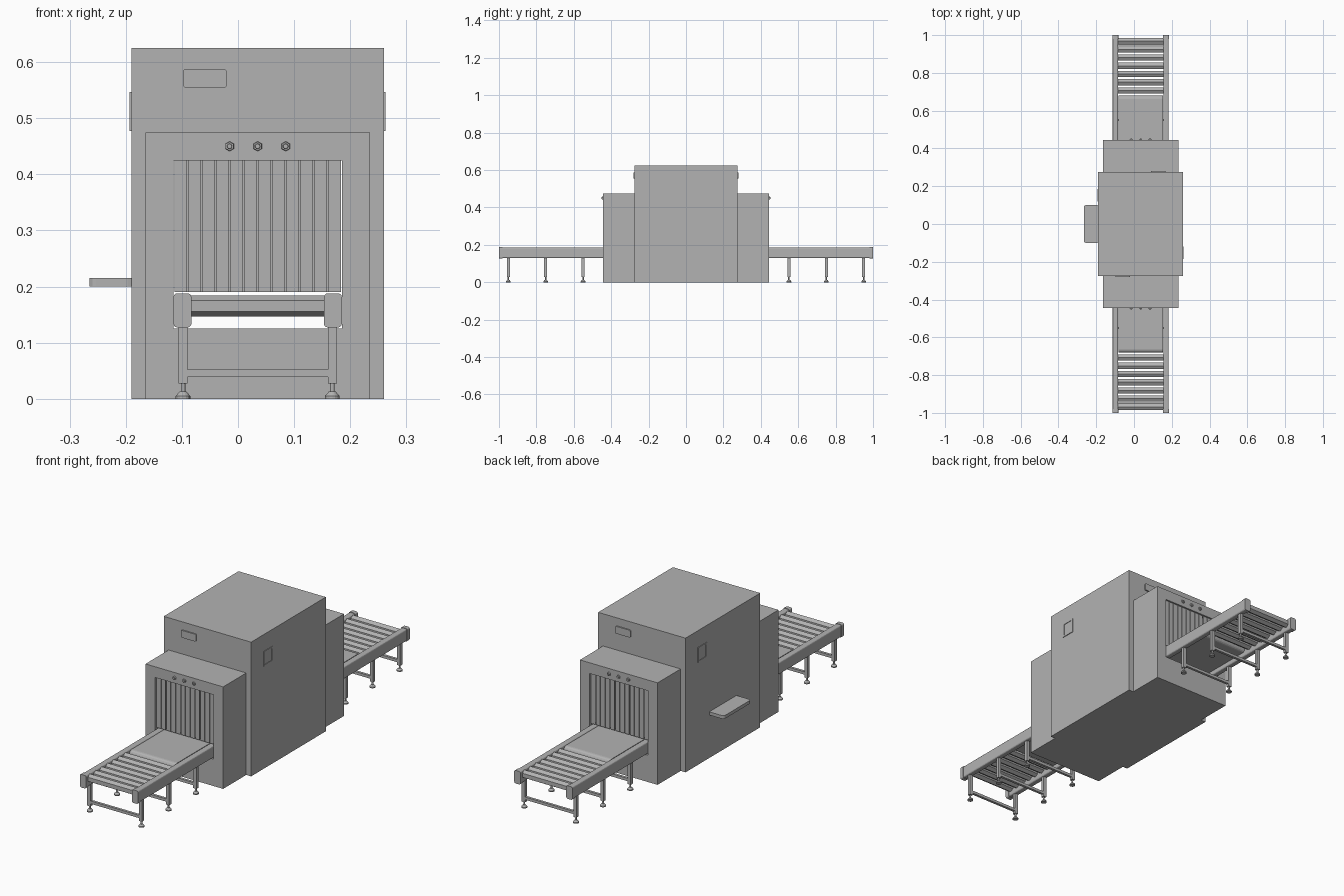
import bpy, bmesh, math
from mathutils import Matrix, Vector

old = bpy.data.objects.get("Cube")
if old:
    bpy.data.objects.remove(old, do_unlink=True)

grey = bpy.data.materials.new("machine grey")
grey.use_nodes = True
COLOUR = (0.45, 0.45, 0.45, 1)
grey.diffuse_color = COLOUR
grey.node_tree.nodes["Principled BSDF"].inputs["Base Color"].default_value = COLOUR

CX = 0.035                     # centre line of the tunnel
TURN = Matrix.Translation((CX, 0, 0)) @ Matrix.Rotation(math.pi, 4, 'Z') @ Matrix.Translation((-CX, 0, 0))


def finish(name, bm, both=False):
    """Make the object; both=True adds the half-turned copy at the other end."""
    bmesh.ops.recalc_face_normals(bm, faces=bm.faces)
    mesh = bpy.data.meshes.new(name)
    bm.to_mesh(mesh)
    bm.free()
    mesh.materials.append(grey)
    obj = bpy.data.objects.new(name, mesh)
    bpy.context.collection.objects.link(obj)
    if both:
        twin = bpy.data.objects.new(name + "_far", mesh.copy())
        twin.data.transform(TURN)
        bpy.context.collection.objects.link(twin)
    return obj


def add_box(bm, x, y, z, round_axis=None, radius=0.0, segments=3):
    """Box from ranges; edges along round_axis may be rounded."""
    lo, hi = Vector((x[0], y[0], z[0])), Vector((x[1], y[1], z[1]))
    m = Matrix.Translation((lo + hi) / 2) @ Matrix.Diagonal((hi - lo).to_4d())
    verts = bmesh.ops.create_cube(bm, size=1, matrix=m)["verts"]
    if round_axis is not None:
        edges = {e for v in verts for e in v.link_edges
                 if abs((e.verts[0].co - e.verts[1].co).normalized()[round_axis]) > 0.9}
        bmesh.ops.bevel(bm, geom=list(edges), offset=radius, segments=segments,
                        affect='EDGES', profile=0.5)


def add_rod(bm, centre, axis, length, r1, r2=None, sides=16, spin=0.0):
    rot = Vector((0, 0, 1)).rotation_difference(Vector(axis)).to_matrix().to_4x4()
    m = Matrix.Translation(centre) @ rot @ Matrix.Rotation(spin, 4, 'Z')
    bmesh.ops.create_cone(bm, cap_ends=True, segments=sides, radius1=r1,
                          radius2=r1 if r2 is None else r2, depth=length, matrix=m)


def box(name, x, y, z, both=False, **kw):
    bm = bmesh.new()
    add_box(bm, x, y, z, **kw)
    return finish(name, bm, both)


HOLE_X, HOLE_Z = (-0.115, 0.185), (0.125, 0.425)


def tunnel_block(name, x, y, z, both=False):
    """Block with the rectangular tunnel running through it along y."""
    bm = bmesh.new()

    def ring(xr, zr, yy):
        return [bm.verts.new((xr[i], yy, zr[j])) for i, j in ((0, 0), (1, 0), (1, 1), (0, 1))]
    rings = [ring(x, z, y[0]), ring(x, z, y[1]),
             ring(HOLE_X, HOLE_Z, y[1]), ring(HOLE_X, HOLE_Z, y[0])]
    for k in range(4):
        a, b = rings[k], rings[(k + 1) % 4]
        for i in range(4):
            j = (i + 1) % 4
            bm.faces.new((a[i], a[j], b[j], b[i]))
    return finish(name, bm, both)


# Housing
tunnel_block("main_housing", (-0.19, 0.26), (-0.275, 0.275), (0, 0.625))
tunnel_block("tunnel_end", (-0.165, 0.235), (-0.445, -0.275), (0, 0.475), both=True)

# Curtain: two staggered rows of hanging strips
bm = bmesh.new()
PITCH = 0.025
for i in range(12):
    x0 = HOLE_X[0] + i * PITCH
    add_box(bm, (x0 + 0.0015, x0 + PITCH - 0.0015), (-0.437, -0.434), (0.19, 0.425))
    if i < 11:
        add_box(bm, (x0 + 0.014, x0 + 0.036), (-0.424, -0.421), (0.19, 0.425))
finish("curtain_strips", bm, both=True)

# Indicator lamps: hexagonal collar with a small lens
bm = bmesh.new()
for dx in (-0.05, 0, 0.05):
    add_rod(bm, (CX + dx, -0.447, 0.45), (0, -1, 0), 0.006, 0.009, 0.008, sides=6)
    add_rod(bm, (CX + dx, -0.451, 0.45), (0, -1, 0), 0.004, 0.005, 0.004)
finish("indicator_lamps", bm, both=True)

# Panels and shelf
box("status_panel", (-0.098, -0.02), (-0.281, -0.274), (0.554, 0.588),
    both=True, round_axis=1, radius=0.006)
bm = bmesh.new()
SIDE_Y, SIDE_Z, RIM = (-0.185, -0.12), (0.477, 0.547), 0.007
add_box(bm, (0.259, 0.2605), SIDE_Y, SIDE_Z)
for zz in ((SIDE_Z[0], SIDE_Z[0] + RIM), (SIDE_Z[1] - RIM, SIDE_Z[1])):
    add_box(bm, (0.259, 0.263), SIDE_Y, zz)
for yy in ((SIDE_Y[0], SIDE_Y[0] + RIM), (SIDE_Y[1] - RIM, SIDE_Y[1])):
    add_box(bm, (0.259, 0.263), yy, (SIDE_Z[0] + RIM, SIDE_Z[1] - RIM))
finish("side_panel_frame", bm, both=True)
box("operator_shelf", (-0.265, -0.185), (-0.1, 0.1), (0.2, 0.215), round_axis=2, radius=0.012)

# Belt running through the tunnel, rounded at both ends
box("conveyor_belt", (-0.083, 0.153), (-0.68, 0.68), (0.148, 0.183),
    round_axis=0, radius=0.017, segments=4)

# Side rails with end caps
RAILS = ((-0.113, -0.085), (0.155, 0.183))
bm = bmesh.new()
for r in RAILS:
    add_box(bm, r, (-0.98, 0.98), (0.129, 0.186), round_axis=1, radius=0.006)
finish("side_rails", bm)
bm = bmesh.new()
for a, b in RAILS:
    add_box(bm, (a - 0.002, b + 0.002), (-1, -0.98), (0.127, 0.188), round_axis=1, radius=0.007)
finish("rail_end_caps", bm, both=True)

# Rollers
bm = bmesh.new()
for i in range(7):
    add_rod(bm, (CX, -0.968 + i * 0.0435, 0.1655), (1, 0, 0), 0.244, 0.019, sides=6,
            spin=math.pi / 6)
finish("rollers", bm, both=True)

# Legs, cross bars and levelling feet
bm_leg, bm_foot = bmesh.new(), bmesh.new()
for y in (-0.95, -0.75, -0.55):
    for x in (CX - 0.133, CX + 0.133):
        add_box(bm_leg, (x - 0.008, x + 0.008), (y - 0.008, y + 0.008), (0.027, 0.132))
        add_rod(bm_foot, (x, y, 0.02), (0, 0, 1), 0.02, 0.004, sides=12)
        add_rod(bm_foot, (x, y, 0.009), (0, 0, 1), 0.008, 0.013, 0.006)
        add_rod(bm_foot, (x, y, 0.0025), (0, 0, 1), 0.005, 0.013)
    add_box(bm_leg, (CX - 0.125, CX + 0.125), (y - 0.006, y + 0.006), (0.039, 0.052))
finish("leg_frames", bm_leg, both=True)
finish("levelling_feet", bm_foot, both=True)
